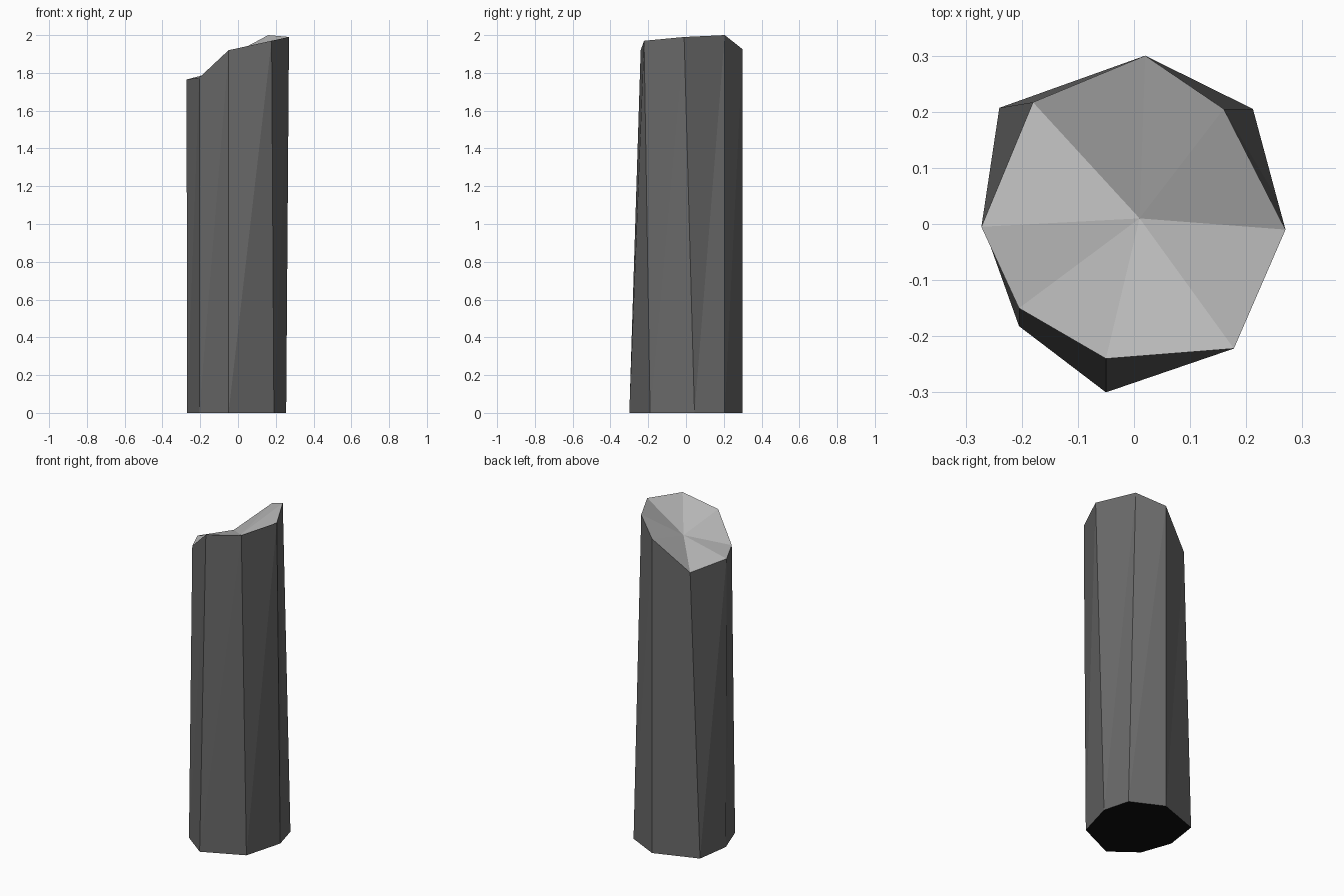
import bpy
import bmesh

# Remove the default object only
default_cube = bpy.data.objects.get("Cube")
if default_cube:
    bpy.data.objects.remove(default_cube, do_unlink=True)


def make_material(name, value):
    """Create one flat grey material for both viewport and render."""
    colour = (value, value, value, 1.0)
    material = bpy.data.materials.new(name)
    material.use_nodes = True
    material.diffuse_color = colour
    shader = material.node_tree.nodes["Principled BSDF"]
    shader.inputs["Base Color"].default_value = colour
    return material


SIDE, BROKEN_TOP, UNDERSIDE = range(3)
materials = [
    make_material("dark grey stone", 0.14),
    make_material("light grey broken stone", 0.48),
    make_material("black underside", 0.005),
]

# Irregular octagon outlines, counterclockwise from the left side
foot_outline = [(0.255, 0.045), (0.212, 0.205), (0.02, 0.3), (-0.24, 0.207),
                (-0.27, 0), (-0.205, -0.182), (-0.05, -0.3), (0.19, -0.19)]
rim_outline = [(0.27, -0.01, 1.99), (0.16, 0.205, 2), (0.02, 0.3, 1.925),
               (-0.18, 0.217, 1.74), (-0.272, -0.005, 1.765),
               (-0.205, -0.15, 1.775), (-0.05, -0.24, 1.92),
               (0.178, -0.222, 1.97)]
hollow_centre = (0.01, 0.01, 1.84)

bm = bmesh.new()
foot = [bm.verts.new((x, y, 0)) for x, y in foot_outline]
rim = [bm.verts.new(point) for point in rim_outline]
centre = bm.verts.new(hollow_centre)


def add_face(corners, material_index):
    face = bm.faces.new(corners)
    face.material_index = material_index
    face.smooth = False


# Twisted side panels and the sunken fan across the broken top
sides = len(foot)
for i in range(sides):
    following = (i + 1) % sides
    add_face((foot[i], foot[following], rim[following]), SIDE)
    add_face((foot[i], rim[following], rim[i]), SIDE)
    add_face((rim[i], rim[following], centre), BROKEN_TOP)

# Flat base
add_face(list(reversed(foot)), UNDERSIDE)

mesh = bpy.data.meshes.new("broken_column")
bm.to_mesh(mesh)
bm.free()
for material in materials:
    mesh.materials.append(material)

column = bpy.data.objects.new("broken_column", mesh)
bpy.context.collection.objects.link(column)
